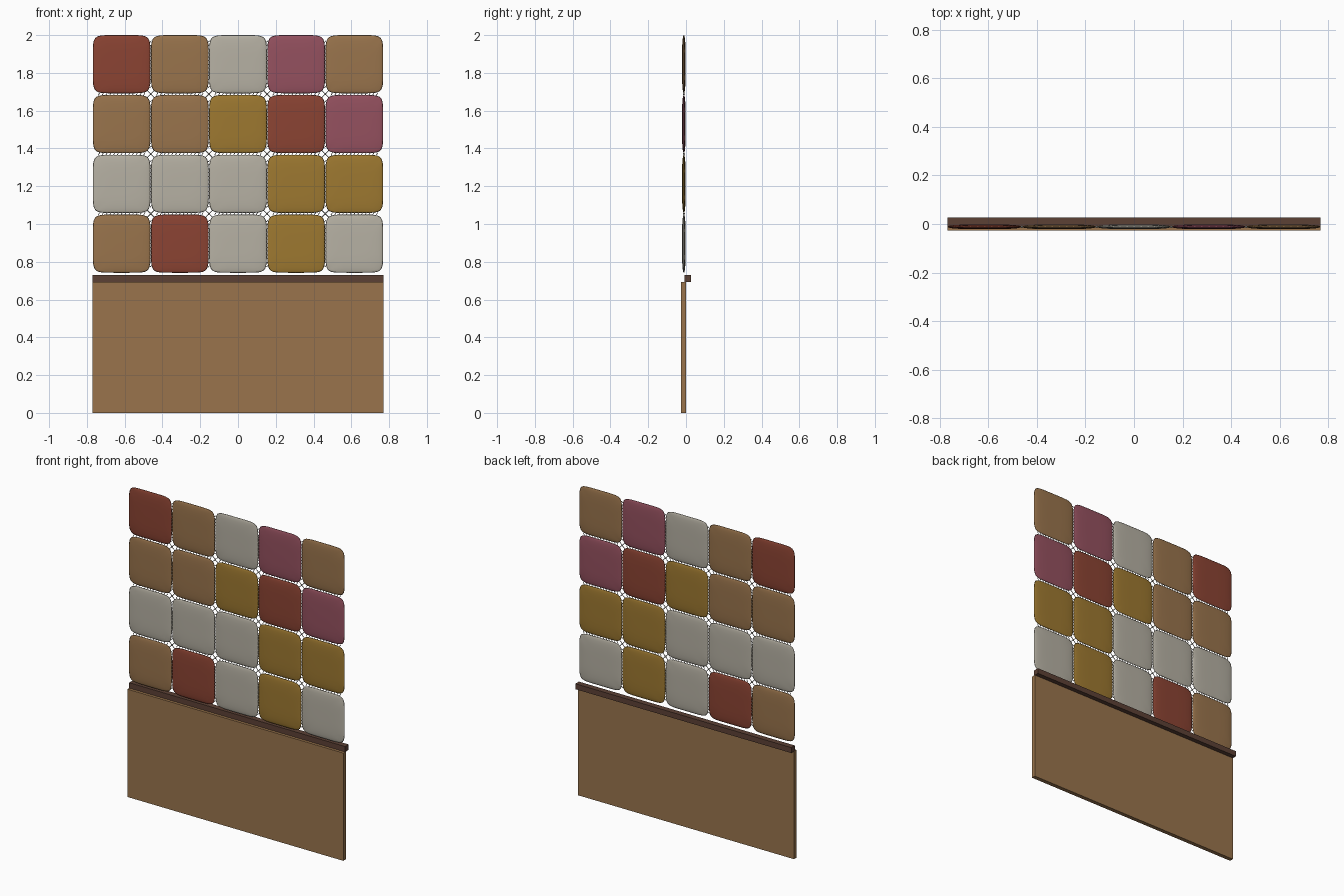
import bpy, bmesh, math
from mathutils import Vector, Matrix

if "Cube" in bpy.data.objects:
    bpy.data.objects.remove(bpy.data.objects["Cube"])


def material(name, rgb):
    m = bpy.data.materials.new(name)
    m.diffuse_color = (*rgb, 1)
    m.use_nodes = True
    m.node_tree.nodes["Principled BSDF"].inputs["Base Color"].default_value = m.diffuse_color
    return m


MATS = {
    "B": material("tan brown", (0.32, 0.175, 0.073)),
    "R": material("brick red", (0.26, 0.057, 0.033)),
    "W": material("warm white", (0.47, 0.44, 0.37)),
    "P": material("dusty plum", (0.30, 0.082, 0.115)),
    "O": material("ochre", (0.34, 0.19, 0.03)),
    "D": material("dark wood", (0.107, 0.053, 0.036)),
    "T": material("thread", (0.55, 0.53, 0.48)),
}


def finish(name, bm, mat, smooth=False):
    bmesh.ops.recalc_face_normals(bm, faces=bm.faces)
    me = bpy.data.meshes.new(name)
    bm.to_mesh(me)
    bm.free()
    for p in me.polygons:
        p.use_smooth = smooth
    me.materials.append(MATS[mat])
    ob = bpy.data.objects.new(name, me)
    bpy.context.collection.objects.link(ob)
    return ob


def box(name, lo, hi, mat):
    bm = bmesh.new()
    bmesh.ops.create_cube(bm, size=1)
    lo, hi = Vector(lo), Vector(hi)
    for v in bm.verts:
        v.co = (lo + hi) / 2 + v.co * (hi - lo)
    return finish(name, bm, mat)


def pillow(name, cx, cz, mat, hw=0.1525, hh=0.154, ht=0.0095, n=7, seg=16):
    """Padded square patch: superellipse outline, bulging front and back."""
    bm = bmesh.new()
    for side in (-1, 1):
        rows = []
        for i in range(seg + 1):
            row = []
            for j in range(seg + 1):
                u = math.sin(math.pi / 2 * (2 * i / seg - 1))
                v = math.sin(math.pi / 2 * (2 * j / seg - 1))
                norm = (abs(u) ** n + abs(v) ** n) ** (1 / n)
                k = max(abs(u), abs(v)) / norm if norm > 1e-6 else 1
                t = math.sqrt(max(0, (1 - u ** 4) * (1 - v ** 4)))
                row.append(bm.verts.new((cx + u * k * hw, -0.0115 + side * ht * t, cz + v * k * hh)))
            rows.append(row)
        for a, b in zip(rows, rows[1:]):
            for j in range(seg):
                bm.faces.new((a[j], b[j], b[j + 1], a[j + 1]))
    bmesh.ops.remove_doubles(bm, verts=bm.verts, dist=1e-5)
    return finish(name, bm, mat, True)


def thread(bm, a, b, r=0.002):
    """Short thin rod between two points."""
    a, b = Vector(a), Vector(b)
    rot = (b - a).to_track_quat('Z', 'Y').to_matrix().to_4x4()
    bmesh.ops.create_cone(bm, cap_ends=True, segments=6, radius1=r, radius2=r,
                          depth=(b - a).length, matrix=Matrix.Translation((a + b) / 2) @ rot)


# Lower panel and rail
box("lower_panel", (-0.769, -0.027, 0), (0.769, -0.001, 0.694), "B")
box("rail", (-0.769, -0.009, 0.694), (0.769, 0.027, 0.729), "D")

# Patchwork, top row first
PX, PZ, TOP = 0.308, 0.3167, 1.846
for r, row in enumerate(("RBWPB", "BBORP", "WWWOO", "BRWOW")):
    for c, key in enumerate(row):
        pillow(f"patch_{r}_{c}", (c - 2) * PX, TOP - r * PZ, key)

# Stitches bridging the seams
Y = -0.0115
bm = bmesh.new()
COUNT = 13
for r in range(3):
    z = TOP - (r + 0.5) * PZ
    for c in range(5):
        for k in range(COUNT):
            x = (c - 2) * PX + (k - (COUNT - 1) / 2) * 0.02
            thread(bm, (x - 0.004, Y, z - 0.007), (x + 0.004, Y, z + 0.007))
for c in range(4):
    x = (c - 1.5) * PX
    for r in range(4):
        for k in range(COUNT):
            z = TOP - r * PZ + (k - (COUNT - 1) / 2) * 0.02
            thread(bm, (x - 0.005, Y, z - 0.004), (x + 0.005, Y, z + 0.004))
finish("seam_stitches", bm, "T")

# Crossed threads and knot at each meeting of four patches
bm = bmesh.new()
for r in range(3):
    for c in range(4):
        x, z = (c - 1.5) * PX, TOP - (r + 0.5) * PZ
        for s in (-1, 1):
            thread(bm, (x - 0.018, Y, z - s * 0.018), (x + 0.018, Y, z + s * 0.018))
        bmesh.ops.create_icosphere(bm, subdivisions=1, radius=0.006,
                                   matrix=Matrix.Translation((x, Y, z)))
finish("corner_knots", bm, "T")
